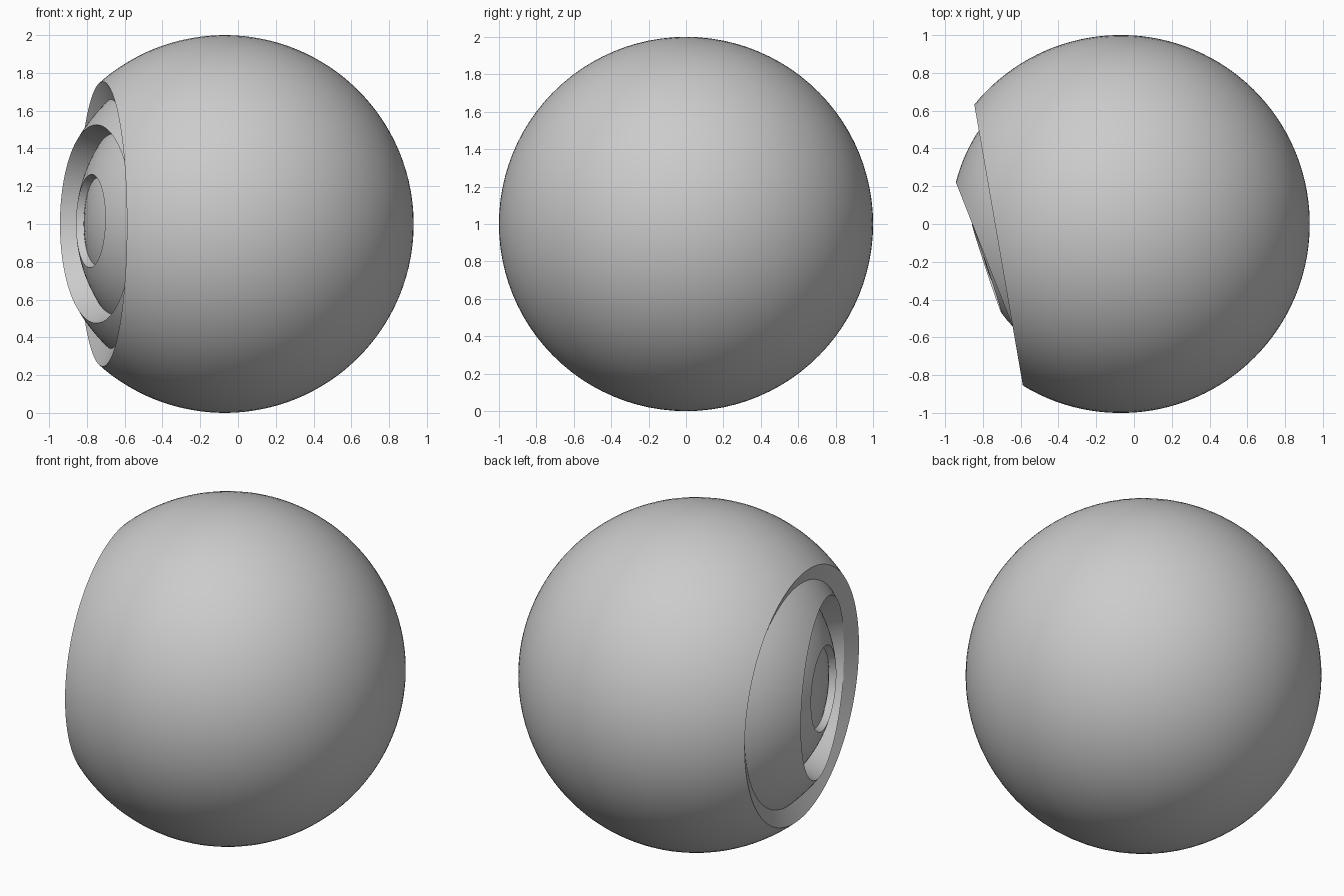
import bpy, bmesh
from math import sin, cos, atan2, radians, pi
from mathutils import Vector, Matrix

if "Cube" in bpy.data.objects:
    bpy.data.objects.remove(bpy.data.objects["Cube"])

CENTRE = Vector((-0.07, 0, 1))


def lathe_ball(name, radius, turn, lift, rim=None, lip=None, steps=48, sides=96):
    """Truncated ball around its own axis; rim and lip are (radius, height) points."""
    start = atan2(rim[0], rim[1]) if rim else 0.0
    profile = []
    if rim:
        profile += [lip, rim]
    first = 1 if rim else 0
    for i in range(first, steps + 1):
        a = start + (pi - start) * i / steps
        profile.append((radius * sin(a), radius * cos(a)))
    bm = bmesh.new()
    verts = [bm.verts.new((r, 0, h)) for r, h in profile]
    edges = [bm.edges.new(pair) for pair in zip(verts, verts[1:])]
    bmesh.ops.spin(bm, geom=verts + edges, cent=(0, 0, 0), axis=(0, 0, 1),
                   angle=2 * pi, steps=sides, use_duplicate=False)
    bmesh.ops.remove_doubles(bm, verts=bm.verts, dist=1e-5)
    bmesh.ops.recalc_face_normals(bm, faces=bm.faces)
    # make sure normals point away from the ball centre
    low = min(bm.faces, key=lambda f: f.calc_center_median().z)
    if low.normal.z > 0:
        bmesh.ops.reverse_faces(bm, faces=bm.faces)
    a, e = radians(turn), radians(lift)
    axis = Vector((-cos(a) * cos(e), -sin(a) * cos(e), sin(e)))
    bm.transform(Matrix.Translation(CENTRE) @ axis.to_track_quat('Z', 'Y').to_matrix().to_4x4())
    mesh = bpy.data.meshes.new(name)
    bm.to_mesh(mesh)
    bm.free()
    obj = bpy.data.objects.new(name, mesh)
    bpy.context.collection.objects.link(obj)
    bpy.ops.object.select_all(action='DESELECT')
    obj.select_set(True)
    bpy.context.view_layer.objects.active = obj
    bpy.ops.object.shade_smooth_by_angle(angle=radians(25))
    return obj


# outer shell with a wide bevelled opening
lathe_ball("outer_shell", 1.0, 9.8, 0, rim=(0.754, 0.656), lip=(0.655, 0.61))
# eyelid ball nested inside, turned further to the front
lathe_ball("inner_shell", 0.9, 21.5, 0, rim=(0.525, 0.731), lip=(0.48, 0.625))
# iris ball with a small round opening
lathe_ball("iris", 0.788, 18.3, 1.2, rim=(0.247, 0.748), lip=(0.23, 0.708))
# pupil ball at the core
lathe_ball("pupil", 0.747, 18.3, 1.2)
